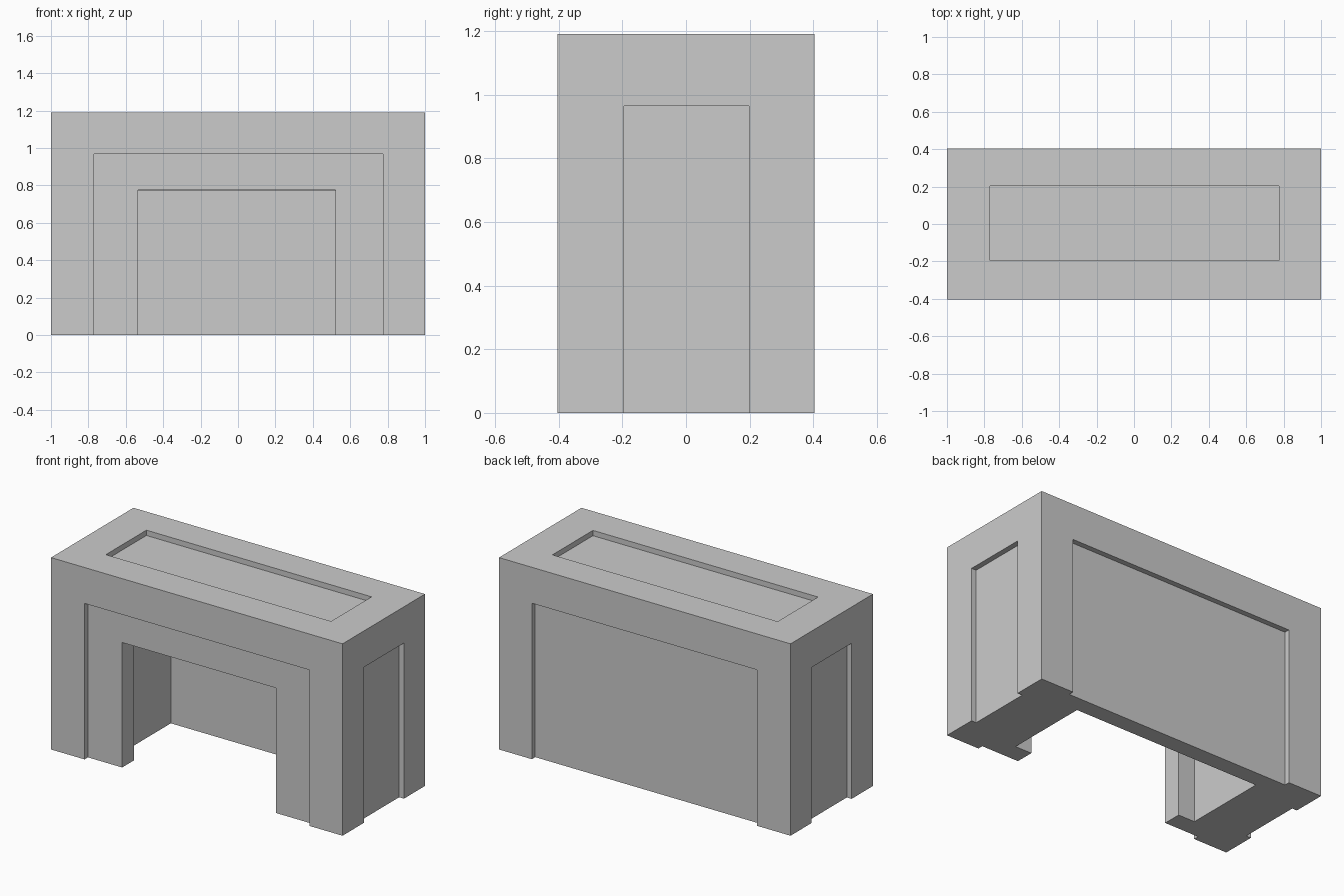
import bpy

if "Cube" in bpy.data.objects:
    bpy.data.objects.remove(bpy.data.objects["Cube"])

D = 0.033                       # depth of the shallow panels
HX, HY, H = 1.0, 0.404, 1.19    # outer half sizes and height


def box(name, x0, x1, y0, y1, z0, z1):
    bpy.ops.mesh.primitive_cube_add(
        size=1, location=((x0 + x1) / 2, (y0 + y1) / 2, (z0 + z1) / 2))
    ob = bpy.context.object
    ob.name = name
    ob.scale = (x1 - x0, y1 - y0, z1 - z0)
    bpy.ops.object.transform_apply(location=True, rotation=False, scale=True)
    return ob


def cut(target, name, *bounds):
    cutter = box(name, *bounds)
    cutter.hide_render = True
    mod = target.modifiers.new(name, 'BOOLEAN')
    mod.operation = 'DIFFERENCE'
    mod.solver = 'EXACT'
    mod.object = cutter
    bpy.context.view_layer.objects.active = target
    bpy.ops.object.modifier_apply(modifier=mod.name)
    bpy.data.objects.remove(cutter)


# Solid surround
body = box("fireplace_surround", -HX, HX, -HY, HY, 0, H)

# Recessed panels on front/back, both sides and the top
for s, n in ((-1, "low"), (1, "high")):
    y0, y1 = sorted((s * (HY - D), s * (HY + 0.2)))
    cut(body, n + "_face_panel", -0.77, 0.775, y0, y1, -0.2, 0.967)
    x0, x1 = sorted((s * (HX - D), s * (HX + 0.2)))
    cut(body, n + "_side_panel", x0, x1, -0.195, 0.198, -0.2, 0.965)
cut(body, "top_panel", -0.77, 0.775, -0.195, 0.202, H - D, H + 0.2)

# Inner chamber, open below, and the narrower front opening
cut(body, "chamber", -0.648, 0.632, -0.257, 0.267, -0.2, 0.773)
cut(body, "front_opening", -0.535, 0.52, -HY - 0.2, -0.1, -0.2, 0.775)
